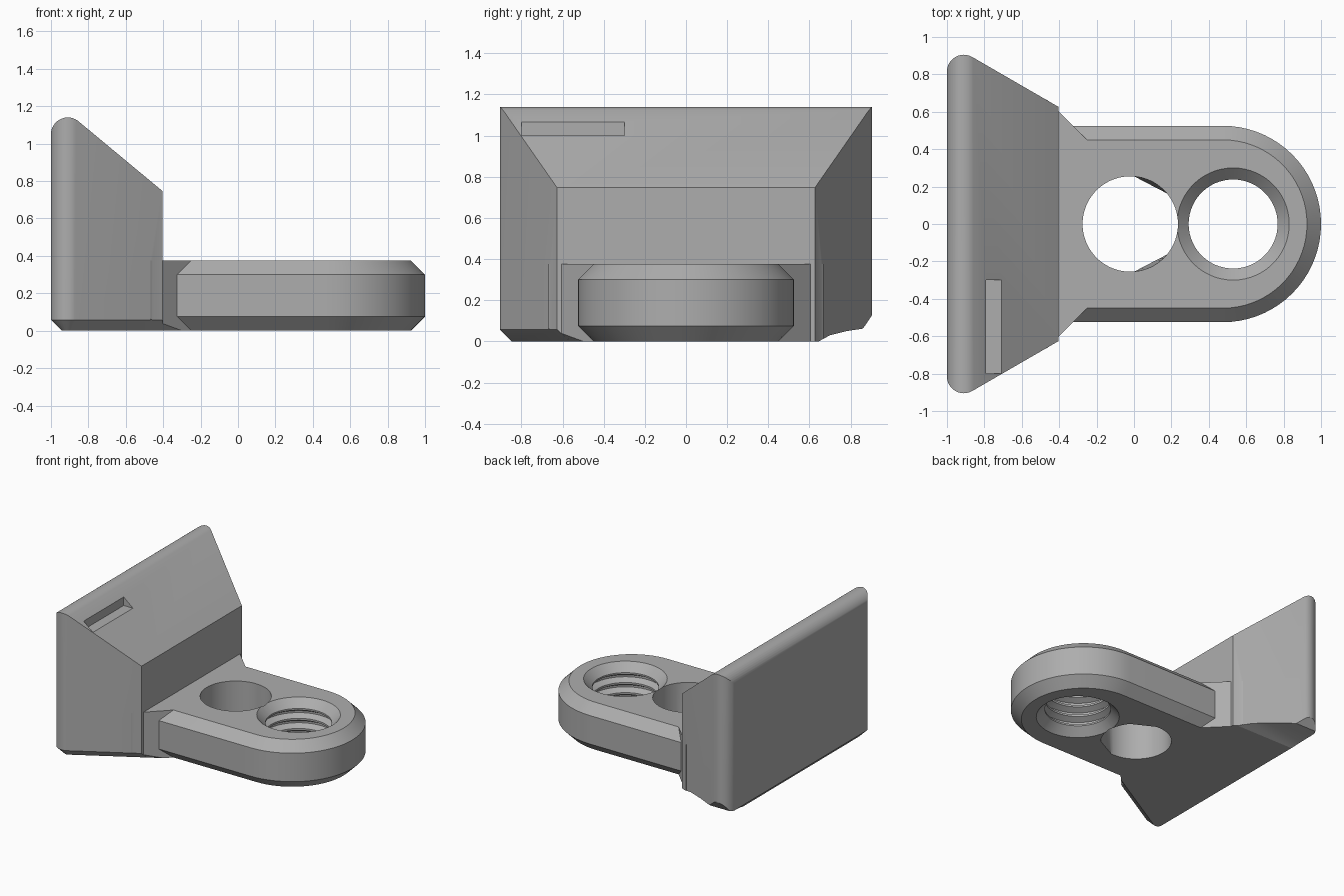
import bpy, bmesh, math
from mathutils import Vector

if "Cube" in bpy.data.objects:
    bpy.data.objects.remove(bpy.data.objects["Cube"])

metal = bpy.data.materials.new("plain grey")
metal.diffuse_color = (0.42, 0.42, 0.42, 1)
metal.use_nodes = True
metal.node_tree.nodes["Principled BSDF"].inputs["Base Color"].default_value = metal.diffuse_color


def make(name, bm):
    bmesh.ops.recalc_face_normals(bm, faces=bm.faces)
    mesh = bpy.data.meshes.new(name)
    bm.to_mesh(mesh)
    bm.free()
    mesh.materials.append(metal)
    ob = bpy.data.objects.new(name, mesh)
    bpy.context.collection.objects.link(ob)
    return ob


def loft(rings):
    """Closed solid through matching rings of points."""
    bm = bmesh.new()
    vs = [[bm.verts.new(p) for p in r] for r in rings]
    n = len(vs[0])
    for a, b in zip(vs, vs[1:]):
        for i in range(n):
            j = (i + 1) % n
            bm.faces.new((a[i], a[j], b[j], b[i]))
    bm.faces.new(vs[0][::-1])
    bm.faces.new(vs[-1])
    return bm


def slab(outline, z0, z1):
    return loft([[(x, y, z) for x, y in outline] for z in (z0, z1)])


def trim(bm, co, no):
    """Remove everything on the normal side of a plane and cap the cut."""
    geom = bm.verts[:] + bm.edges[:] + bm.faces[:]
    bmesh.ops.bisect_plane(bm, geom=geom, dist=1e-6, plane_co=Vector(co),
                           plane_no=Vector(no).normalized(), clear_outer=True)
    rim = [e for e in bm.edges if e.is_boundary]
    if rim:
        bmesh.ops.edgeloop_fill(bm, edges=rim)


def combine(target, other, operation):
    mod = target.modifiers.new("combine", 'BOOLEAN')
    mod.operation, mod.solver, mod.object = operation, 'EXACT', other
    bpy.context.view_layer.objects.active = target
    bpy.ops.object.modifier_apply(modifier=mod.name)
    bpy.data.objects.remove(other)


def polar(cx, cy, r, deg):
    a = math.radians(deg)
    return (cx + r * math.cos(a), cy + r * math.sin(a))


# Upright block: plan with rounded back corners
R, CX, CY, CZ = 0.09, -0.91, 0.815, 1.05
half = [(-0.405, 0.627)] + [polar(CX, CY, R, d) for d in range(60, 181, 10)]
bm = slab(half + [(x, -y) for x, y in reversed(half)], 0, 1.3)
# Sloped front and rounded top ridge
for k in range(14):
    d = 50.3 + k * (180 - 50.3) / 14
    x, z = polar(CX, CZ, R, d)
    a = math.radians(d)
    trim(bm, (x, 0, z), (math.cos(a), 0, math.sin(a)))
# Chamfer around the foot
for d in range(150, 301, 15):
    a = math.radians(d)
    x, y = polar(CX, CY if d < 180 else -CY, R, d)
    trim(bm, (x, y, 0.058), (math.cos(a), math.sin(a), -1))
bracket = make("bracket", bm)

# Neck flaring from the arm into the block
bm = slab([(-0.25, 0.45), (-0.468, 0.668), (-0.468, -0.668), (-0.25, -0.45)], 0, 0.375)
trim(bm, (-0.405, -0.627, 0.058), (0.5, -0.866, -1))
neck = make("neck", bm)


# Round-ended arm with chamfered edges
def arm_ring(r, z):
    pts = [polar(0.475, 0, r, d) for d in range(-90, 91, 5)]
    return [(x, y, z) for x, y in [(-0.5, -r)] + pts + [(-0.5, r)]]


arm = make("arm", loft([arm_ring(0.45, 0), arm_ring(0.525, 0.075),
                        arm_ring(0.525, 0.3), arm_ring(0.45, 0.375)]))
combine(bracket, neck, 'UNION')
combine(bracket, arm, 'UNION')

# Curved relief under one side of the block
curve = [(0.6, -0.1), (0.645, 0), (0.7, 0.03), (0.78, 0.05), (0.86, 0.062),
         (0.92, 0.15), (1, 0.15), (1, -0.1)]
relief = make("relief_cutter", loft([[(x, y, z) for y, z in curve] for x in (-1.2, -0.2)]))
combine(bracket, relief, 'DIFFERENCE')

# Small step cut into the slope
notch = make("notch_cutter", slab([(-0.79, -0.8), (-0.6, -0.8), (-0.6, -0.3), (-0.79, -0.3)], 1.0, 1.3))
combine(bracket, notch, 'DIFFERENCE')


# Plain hole, narrowing to two flats at the bottom
def hole_ring(z, flat):
    pts = []
    for d in range(0, 360, 5):
        off = abs(d if d <= 180 else d - 360) - 62.5
        r = 0.255
        if flat and abs(off) < 22.5:
            r *= math.cos(math.radians(22.5)) / math.cos(math.radians(off))
        pts.append((*polar(-0.02, 0, r, d), z))
    return pts


hole = make("hole_cutter", loft([hole_ring(-0.1, True), hole_ring(0.03, True),
                                 hole_ring(0.36, False), hole_ring(0.5, False)]))
combine(bracket, hole, 'DIFFERENCE')

# Threaded hole with a countersink at each end
profile = [(0.3, -0.1), (0.3, 0), (0.238, 0.062)]
for k in range(3):
    z = 0.075 + k * 0.08
    profile += [(0.238, z), (0.282, z + 0.025), (0.282, z + 0.04), (0.238, z + 0.065)]
profile += [(0.238, 0.313), (0.3, 0.375), (0.3, 0.5)]
thread = make("thread_cutter", loft([[(*polar(0.53, 0, r, d), z) for d in range(0, 360, 6)]
                                     for r, z in profile]))
combine(bracket, thread, 'DIFFERENCE')

bracket.data.materials.clear()
bracket.data.materials.append(metal)
for p in bracket.data.polygons:
    p.material_index = 0
bpy.context.view_layer.objects.active = bracket
bracket.select_set(True)
bpy.ops.object.shade_smooth_by_angle(angle=math.radians(25))
